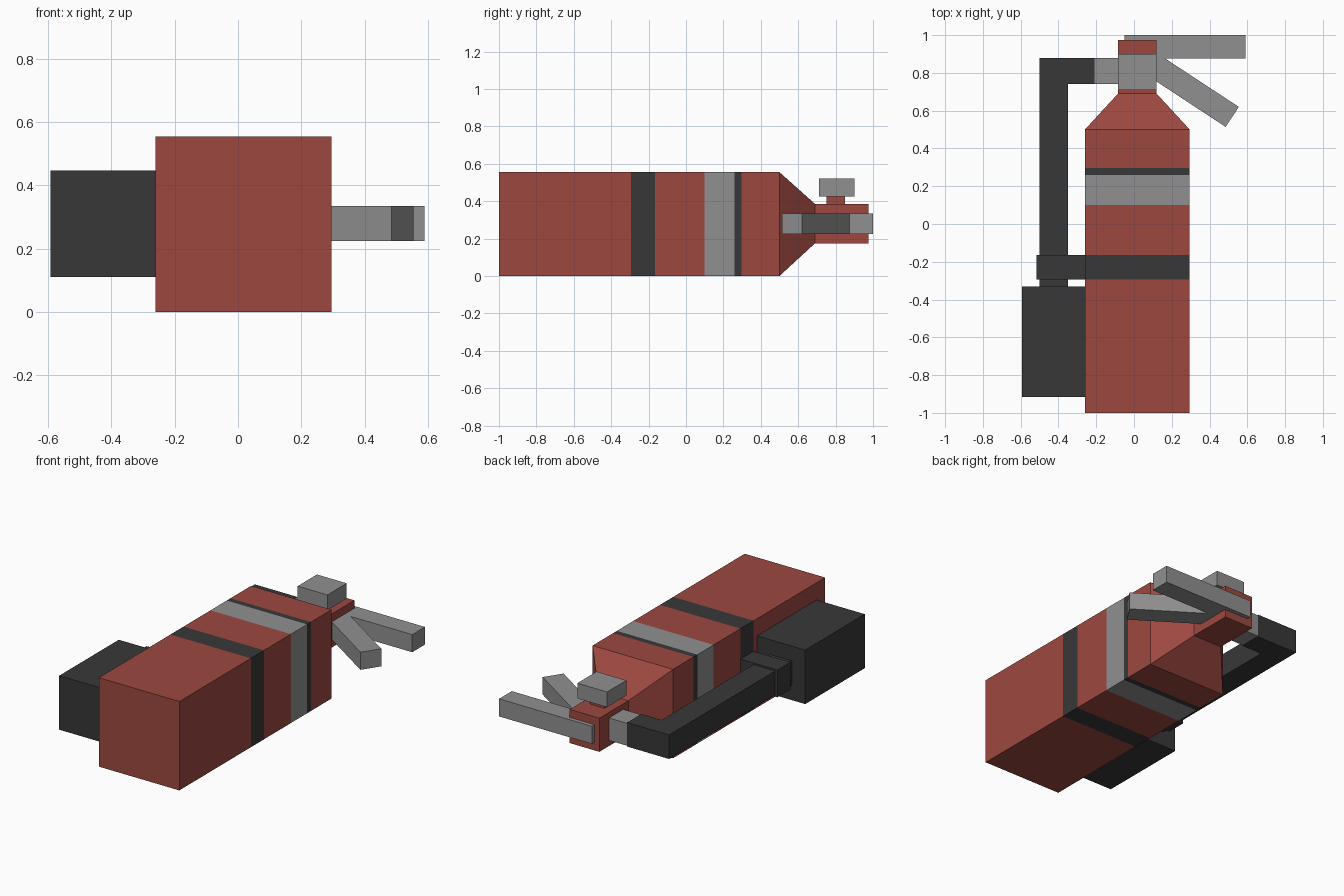
import bpy, bmesh, math
from mathutils import Matrix, Vector

if "Cube" in bpy.data.objects:
    bpy.data.objects.remove(bpy.data.objects["Cube"])


def material(name, rgb):
    m = bpy.data.materials.new(name)
    m.diffuse_color = (*rgb, 1)
    m.use_nodes = True
    m.node_tree.nodes["Principled BSDF"].inputs["Base Color"].default_value = m.diffuse_color
    return m


RED = material("red", (0.34, 0.064, 0.051))
GREY = material("grey", (0.28, 0.28, 0.28))
DARK = material("dark", (0.039, 0.039, 0.039))


def finish(name, bm, mats):
    bmesh.ops.recalc_face_normals(bm, faces=bm.faces)
    me = bpy.data.meshes.new(name)
    bm.to_mesh(me)
    bm.free()
    for m in mats:
        me.materials.append(m)
    ob = bpy.data.objects.new(name, me)
    bpy.context.collection.objects.link(ob)
    return ob


def box(name, x, y, z, mat):
    """Box from (min, max) ranges."""
    bm = bmesh.new()
    bmesh.ops.create_cube(bm, size=1)
    for v in bm.verts:
        v.co = [r[0] + (c + 0.5) * (r[1] - r[0]) for c, r in zip(v.co, (x, y, z))]
    return finish(name, bm, [mat])


def prism(name, outline, z, mat):
    """Flat outline in xy, extruded over a z range."""
    bm = bmesh.new()
    face = bm.faces.new([bm.verts.new((px, py, z[0])) for px, py in outline])
    ext = bmesh.ops.extrude_face_region(bm, geom=[face])["geom"]
    for v in ext:
        if isinstance(v, bmesh.types.BMVert):
            v.co.z = z[1]
    return finish(name, bm, [mat])


# Tank: square sections lofted along y, with painted bands by section
WIDE = (-0.26, 0.295, 0.0, 0.555)
SLIM = (-0.085, 0.12, 0.175, 0.385)
sections = [(-1, WIDE, 0), (-0.295, WIDE, 2), (-0.165, WIDE, 0), (0.10, WIDE, 1),
            (0.26, WIDE, 2), (0.297, WIDE, 0), (0.5, WIDE, 0), (0.69, SLIM, 0),
            (0.975, SLIM, 0)]
bm = bmesh.new()
rings = []
for y, (x0, x1, z0, z1), _ in sections:
    rings.append([bm.verts.new(c) for c in
                  ((x0, y, z0), (x1, y, z0), (x1, y, z1), (x0, y, z1))])
for a, b, s in zip(rings, rings[1:], sections):
    for i in range(4):
        j = (i + 1) % 4
        bm.faces.new((a[i], a[j], b[j], b[i])).material_index = s[2]
bm.faces.new(rings[0])
bm.faces.new(rings[-1])
finish("tank", bm, [RED, GREY, DARK])

# Gauge on the valve
box("gauge_stem", (-0.033, 0.068), (0.75, 0.85), (0.37, 0.43), RED)
box("gauge", (-0.085, 0.12), (0.71, 0.90), (0.425, 0.52), GREY)

# Squeeze lever and angled carrying handle
box("lever", (-0.05, 0.59), (0.875, 1.0), (0.225, 0.335), GREY)
handle = box("handle", (-0.55, 0), (-0.0635, 0.0635), (0.225, 0.335), GREY)
handle.data.transform(Matrix.Translation(Vector((0.52, 0.567, 0)))
                      @ Matrix.Rotation(math.radians(-33.3), 4, 'Z'))

# Hose, its fitting, clip and horn
box("hose_fitting", (-0.21, -0.08), (0.74, 0.88), (0.21, 0.35), GREY)
prism("hose", [(-0.21, 0.88), (-0.5, 0.88), (-0.5, -0.34), (-0.35, -0.34),
               (-0.35, 0.74), (-0.21, 0.74)], (0.205, 0.355), DARK)
box("hose_clip", (-0.515, -0.255), (-0.295, -0.165), (0.195, 0.365), DARK)
box("horn", (-0.592, -0.26), (-0.917, -0.33), (0.11, 0.447), DARK)
